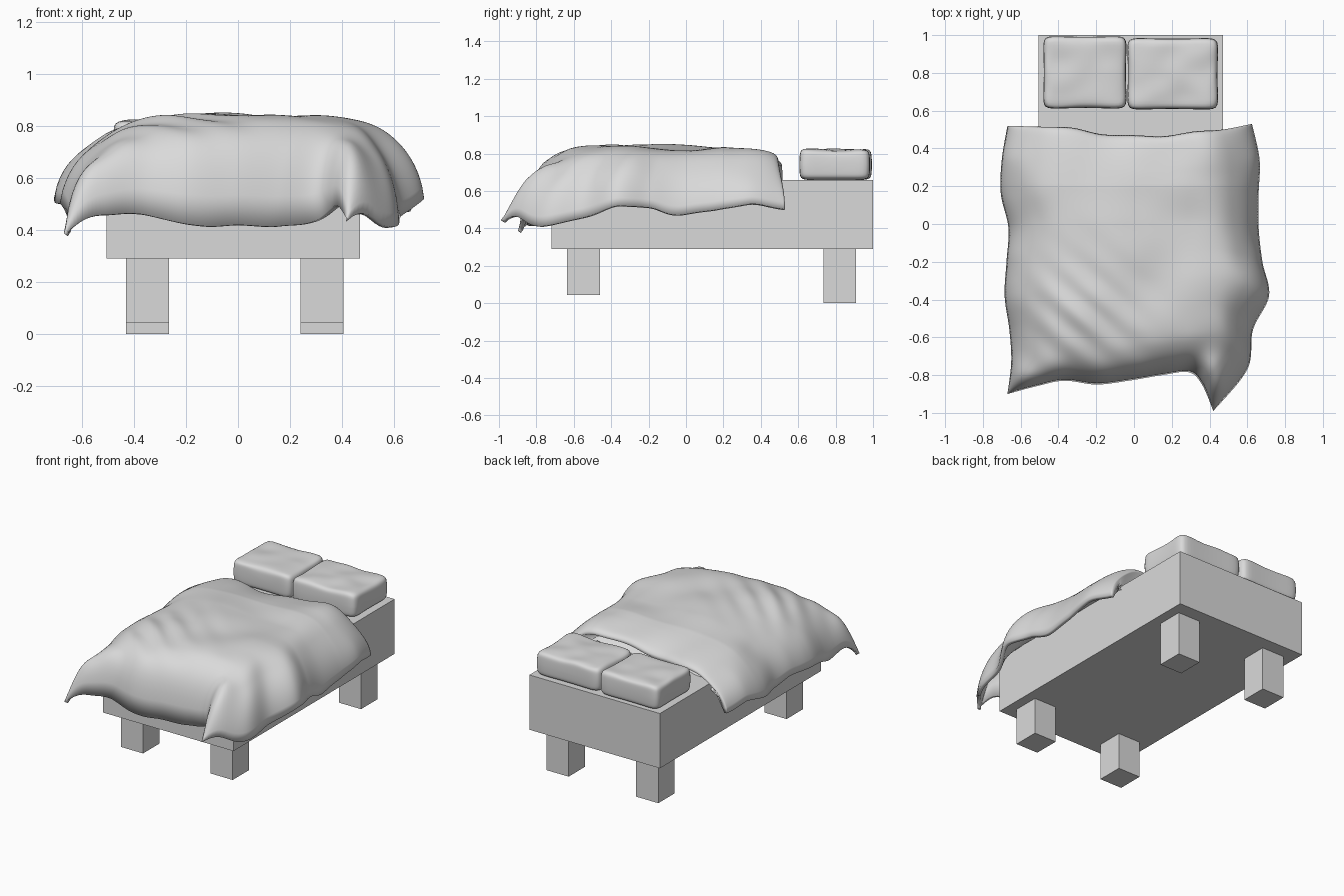
import bpy, bmesh, math
from mathutils import Vector, noise

if "Cube" in bpy.data.objects:
    bpy.data.objects.remove(bpy.data.objects["Cube"])

grey = bpy.data.materials.new("light grey")
grey.diffuse_color = (0.7, 0.7, 0.7, 1)
grey.use_nodes = True
grey.node_tree.nodes["Principled BSDF"].inputs["Base Color"].default_value = grey.diffuse_color


def add_object(name, bm, smooth=False):
    bmesh.ops.recalc_face_normals(bm, faces=bm.faces)
    for f in bm.faces:
        f.smooth = smooth
    me = bpy.data.meshes.new(name)
    bm.to_mesh(me)
    bm.free()
    me.materials.append(grey)
    ob = bpy.data.objects.new(name, me)
    bpy.context.collection.objects.link(ob)
    return ob


def box(name, lo, hi):
    bm = bmesh.new()
    bmesh.ops.create_cube(bm, size=1)
    for v in bm.verts:
        v.co = Vector([a + (b - a) * (c + 0.5) for a, b, c in zip(lo, hi, v.co)])
    return add_object(name, bm)


def pillow(name, lo, hi, seed):
    bm = bmesh.new()
    bmesh.ops.create_cube(bm, size=2)
    bmesh.ops.subdivide_edges(bm, edges=bm.edges, cuts=17, use_grid_fill=True)
    for v in bm.verts:
        p = v.co.copy()
        # rounded box with slightly pulled-out corners
        norm = sum(abs(c) ** 9 for c in p) ** (1 / 9)
        q = p * (max(abs(c) for c in p) / norm) * 1.02
        q.x *= 1 - 0.03 * (1 - p.y ** 2)
        q.y *= 1 - 0.04 * (1 - p.x ** 2)
        w = 0.97 + 0.03 * (1 - p.z ** 2)
        q.x *= w
        q.y *= w
        q.z += 0.12 * noise.noise(Vector((p.x * 1.5 + seed, p.y * 1.5, p.z))) * (p.z > 0)
        v.co = Vector([(a + b) / 2 + (b - a) / 2 * c for a, b, c in zip(lo, hi, q)])
    return add_object(name, bm, True)


def spline(pts, t):
    # Catmull-Rom through evenly spaced points
    f = min(max(t, 0), 1) * (len(pts) - 1)
    i = min(int(f), len(pts) - 2)
    f -= i
    p = [Vector(pts[min(max(i + k, 0), len(pts) - 1)]) for k in (-1, 0, 1, 2)]
    return 0.5 * (2 * p[1] + (p[2] - p[0]) * f + (2 * p[0] - 5 * p[1] + 4 * p[2] - p[3]) * f ** 2
                  + (3 * p[1] - p[0] - 3 * p[2] + p[3]) * f ** 3)


# Mattress base and legs (front legs are shorter)
box("bed_base", (-0.505, -0.72, 0.29), (0.47, 1.0, 0.66))
for side, x in (("left", -0.43), ("right", 0.24)):
    box("front_leg_" + side, (x, -0.635, 0.045), (x + 0.165, -0.46, 0.29))
    box("back_leg_" + side, (x, 0.735, 0.0), (x + 0.165, 0.91, 0.29))

# Pillows
pillow("pillow_left", (-0.48, 0.61, 0.66), (-0.04, 0.995, 0.82), 0.0)
pillow("pillow_right", (-0.035, 0.605, 0.66), (0.445, 0.985, 0.82), 5.3)

# Duvet hem curves
left = [(-.67, .52, .52), (-.70, .34, .55), (-.705, .16, .5), (-.665, -.02, .5), (-.675, -.2, .52),
        (-.685, -.38, .5), (-.66, -.56, .47), (-.65, -.73, .45), (-.67, -.9, .39)]
right = [(.625, .53, .505), (.665, .34, .53), (.66, .16, .5), (.66, -.02, .475), (.68, -.2, .51),
         (.715, -.38, .52), (.63, -.56, .45), (.60, -.77, .41), (.42, -.99, .43)]
front = [(-.67, -.9, .39), (-.52, -.86, .45), (-.37, -.83, .46), (-.2, -.85, .42), (-.03, -.83, .42),
         (.15, -.80, .41), (.29, -.785, .43), (.36, -.85, .44), (.42, -.99, .43)]
back = [(-.67, .52, .52), (-.5, .515, .52), (-.33, .51, .52), (-.17, .475, .51), (0, .47, .51),
        (.16, .465, .51), (.32, .49, .505), (.47, .5, .505), (.625, .53, .505)]


def blob(x, y, cx, cy, r):
    return math.exp(-((x - cx) ** 2 + (y - cy) ** 2) / r ** 2)


def duvet_point(a, t):
    # patch spanned between the four hems, raised to the puffy height
    corner = ((1 - t) * ((1 - a) * Vector(left[0]) + a * Vector(right[0]))
              + t * ((1 - a) * Vector(left[-1]) + a * Vector(right[-1])))
    p = ((1 - t) * spline(back, a) + t * spline(front, a)
         + (1 - a) * spline(left, t) + a * spline(right, t) - corner)
    u = abs(2 * a - 1)
    g = max(0, 1 - u ** 4) ** 0.8 * max(0, 1 - t ** 16) ** 0.7
    x, y = p.x, p.y
    h = 0.842 - 0.04 * min(max((y - 0.2) / 0.3, 0), 1) - 0.03 * math.exp(-t / 0.015)
    h += 0.009 * math.sin((0.66 * x + 0.75 * y) * 42) * blob(x, y, -0.3, -0.5, 0.28)
    # sag behind the pillows and a shallow hollow
    h -= 0.06 * blob(x, y, -0.12, 0.52, 0.24)
    h += 0.035 * blob(x, y, 0.42, 0.42, 0.15)
    h -= 0.025 * blob(x, y, 0.25, 0.05, 0.16)
    h += 0.018 * noise.noise(Vector((x * 3.5, y * 3.5, 2.0)))
    p.z += (h - p.z) * g
    # folds standing out at the two front corners
    p.z += 0.07 * blob(x, y, 0.45, -0.88, 0.09) + 0.06 * blob(x, y, 0.42, -0.77, 0.09)
    p.z += 0.04 * blob(x, y, -0.6, -0.82, 0.08)
    # soft ripples along the hanging hems
    p.z += 0.02 * (1 - g) * noise.noise(Vector((x * 6, y * 6, 7.0)))
    return p


# Duvet: closed puffy shell, thick in the middle and thin at the hems
N = 96
bm = bmesh.new()
top = [[bm.verts.new(duvet_point(i / N, j / N)) for j in range(N + 1)] for i in range(N + 1)]


def skin(grid):
    for i in range(N):
        for j in range(N):
            bm.faces.new((grid[i][j], grid[i][j + 1], grid[i + 1][j + 1], grid[i + 1][j]))


skin(top)
bm.normal_update()
under = []
for i in range(N + 1):
    row = []
    for j in range(N + 1):
        u, t = abs(2 * i / N - 1), j / N
        n = top[i][j].normal.copy()
        if n.z < 0:
            n.negate()
        thick = 0.025 + 0.11 * (1 - u ** 5) * (1 - t ** 8)
        row.append(bm.verts.new(top[i][j].co - n * thick))
    under.append(row)
skin(under)
# hem strip joining the two skins
ring = [(i, 0) for i in range(N)] + [(N, j) for j in range(N)]
ring += [(i, N) for i in range(N, 0, -1)] + [(0, j) for j in range(N, 0, -1)]
for (i, j), (k, l) in zip(ring, ring[1:] + ring[:1]):
    bm.faces.new((top[i][j], top[k][l], under[k][l], under[i][j]))
add_object("duvet", bm, True)
